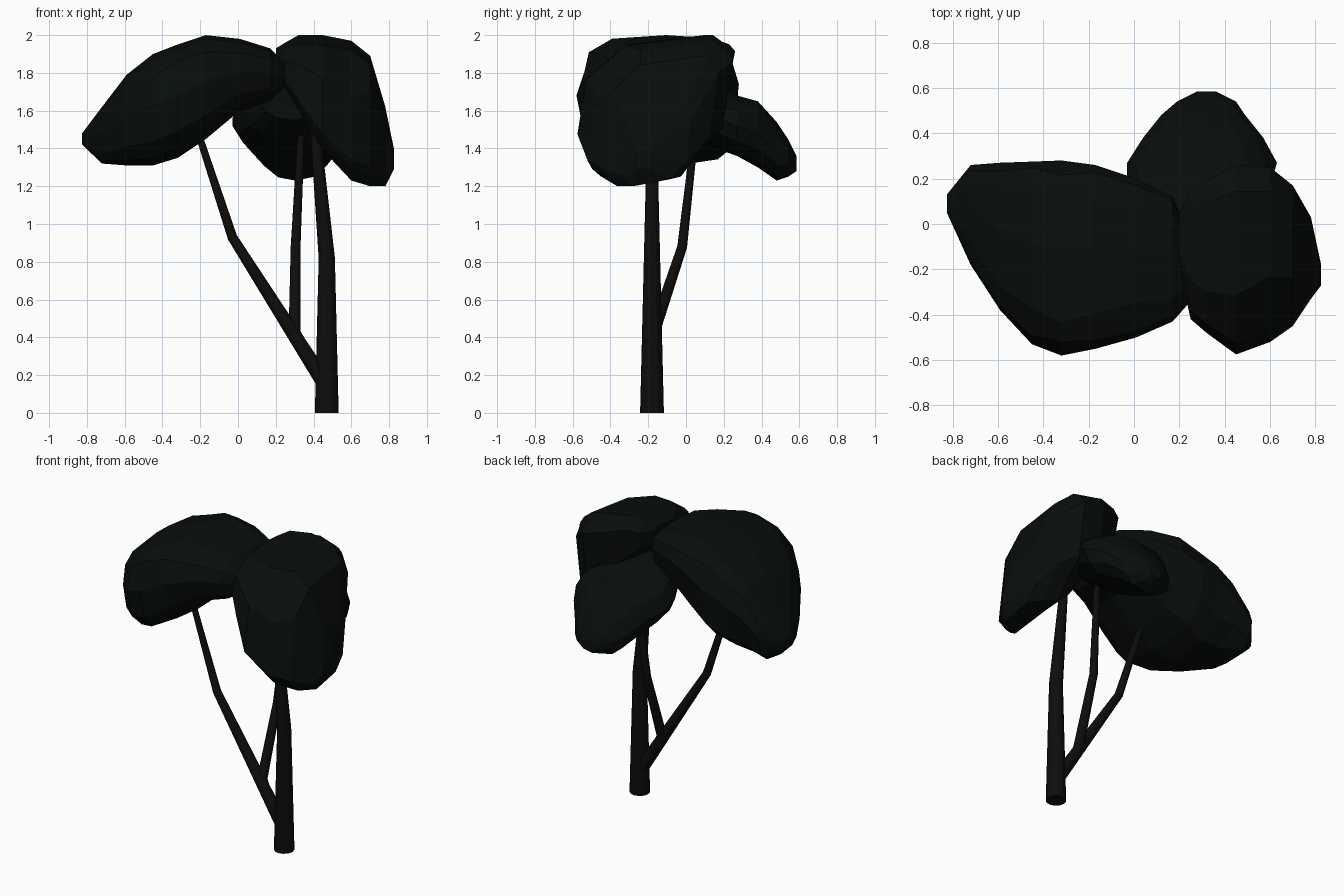
import bpy, bmesh, math, random
from mathutils import Vector

if "Cube" in bpy.data.objects:
    bpy.data.objects.remove(bpy.data.objects["Cube"])

random.seed(4)


def material(name, color):
    m = bpy.data.materials.new(name)
    m.diffuse_color = (*color, 1)
    m.use_nodes = True
    m.node_tree.nodes["Principled BSDF"].inputs["Base Color"].default_value = m.diffuse_color
    return m


def loft(name, rings, mat):
    """Skin a list of equal-length point rings and cap both ends."""
    bm = bmesh.new()
    vs = [[bm.verts.new(p) for p in ring] for ring in rings]
    n = len(vs[0])
    for a, b in zip(vs, vs[1:]):
        for i in range(n):
            bm.faces.new((a[i], a[(i + 1) % n], b[(i + 1) % n], b[i]))
    bm.faces.new(vs[0])
    bm.faces.new(vs[-1])
    bmesh.ops.recalc_face_normals(bm, faces=bm.faces)
    me = bpy.data.meshes.new(name)
    bm.to_mesh(me)
    bm.free()
    ob = bpy.data.objects.new(name, me)
    bpy.context.collection.objects.link(ob)
    me.materials.append(mat)
    return ob


def limb(name, path, sides=12):
    """Tapered bent tube; path holds (x, y, z, radius)."""
    pts = [Vector(p[:3]) for p in path]
    rings = []
    for i, p in enumerate(pts):
        t = (pts[min(i + 1, len(pts) - 1)] - pts[max(i - 1, 0)]).normalized()
        if p.z == 0:
            t = Vector((0, 0, 1))
        u = Vector((0, 1, 0)).cross(t).normalized()
        v = t.cross(u)
        rings.append([p + path[i][3] * (u * math.cos(a) + v * math.sin(a))
                      for a in (math.tau * k / sides for k in range(sides))])
    return loft(name, rings, bark)


def crown(name, axis, stations, top=2.5, bottom=2.5, lean=0, rise=0, sides=12):
    """Faceted foliage; station = (along, side min, side max, z min, z max).
    lean slides the top sideways, rise lifts the widest points."""
    rings = []
    for s, a0, a1, z0, z1 in stations:
        ring = []
        for k in range(sides):
            t = math.tau * k / sides
            if k % 3:
                t += random.uniform(-0.12, 0.12)
            c, d = math.cos(t), math.sin(t)
            power = top if d > 0 else bottom
            c = math.copysign(abs(c) ** (2 / power), c)
            d = math.copysign(abs(d) ** (2 / power), d)
            f = random.uniform(0.95, 1.0) if k % 3 else 1
            c2 = c + lean * d * (1 - abs(c))
            d2 = d + (rise + lean * c) * (1 - abs(d))
            w = (a0 + a1) / 2 + (a1 - a0) / 2 * c2 * f
            z = (z0 + z1) / 2 + (z1 - z0) / 2 * d2 * f
            ring.append((s, w, z) if axis == 'x' else (w, s, z))
        rings.append(ring)
    return loft(name, rings, leaf)


bark = material("bark", (0.005, 0.004, 0.0035))
leaf = material("leaf", (0.0025, 0.0045, 0.0038))

# Trunk and its two side branches
limb("trunk", [(.47, -.18, 0, .063), (.47, -.18, .82, .043), (.40, -.18, 1.6, .024)])
limb("left_branch", [(.47, -.18, .14, .043), (-.03, -.18, .93, .026), (-.23, -.18, 1.54, .017)])
limb("back_branch", [(.35, -.18, .32, .03), (.30, -.17, .43, .032),
                     (.305, -.02, .88, .026), (.335, .05, 1.5, .018)])

# Three drooping foliage masses
crown("left_foliage", 'x', [
    (-.825, .05, .13, 1.42, 1.48), (-.72, -.18, .26, 1.32, 1.62),
    (-.59, -.38, .27, 1.31, 1.79), (-.45, -.53, .275, 1.31, 1.90),
    (-.32, -.58, .28, 1.35, 1.95), (-.17, -.55, .26, 1.45, 2.0),
    (.01, -.50, .20, 1.60, 1.98), (.17, -.43, .12, 1.65, 1.93),
    (.25, -.34, -.05, 1.73, 1.85)], top=3.3, bottom=3.1, lean=.1, rise=.2)
crown("right_foliage", 'x', [
    (.20, -.20, .05, 1.80, 1.93), (.25, -.42, .15, 1.72, 1.96),
    (.32, -.48, .19, 1.60, 2.0), (.45, -.575, .26, 1.39, 2.0),
    (.60, -.52, .25, 1.23, 1.97), (.70, -.45, .17, 1.20, 1.89),
    (.78, -.33, .03, 1.20, 1.62), (.825, -.27, -.18, 1.29, 1.40)],
    top=2.8, bottom=2.8, lean=.72)
crown("back_foliage", 'y', [
    (-.08, .12, .45, 1.55, 1.76), (.03, .03, .54, 1.46, 1.75),
    (.16, -.03, .60, 1.40, 1.72), (.27, -.03, .63, 1.36, 1.68),
    (.38, .04, .57, 1.30, 1.65), (.48, .12, .49, 1.23, 1.54),
    (.54, .19, .45, 1.25, 1.45), (.585, .28, .36, 1.28, 1.36)], top=2.3, bottom=2.3)
